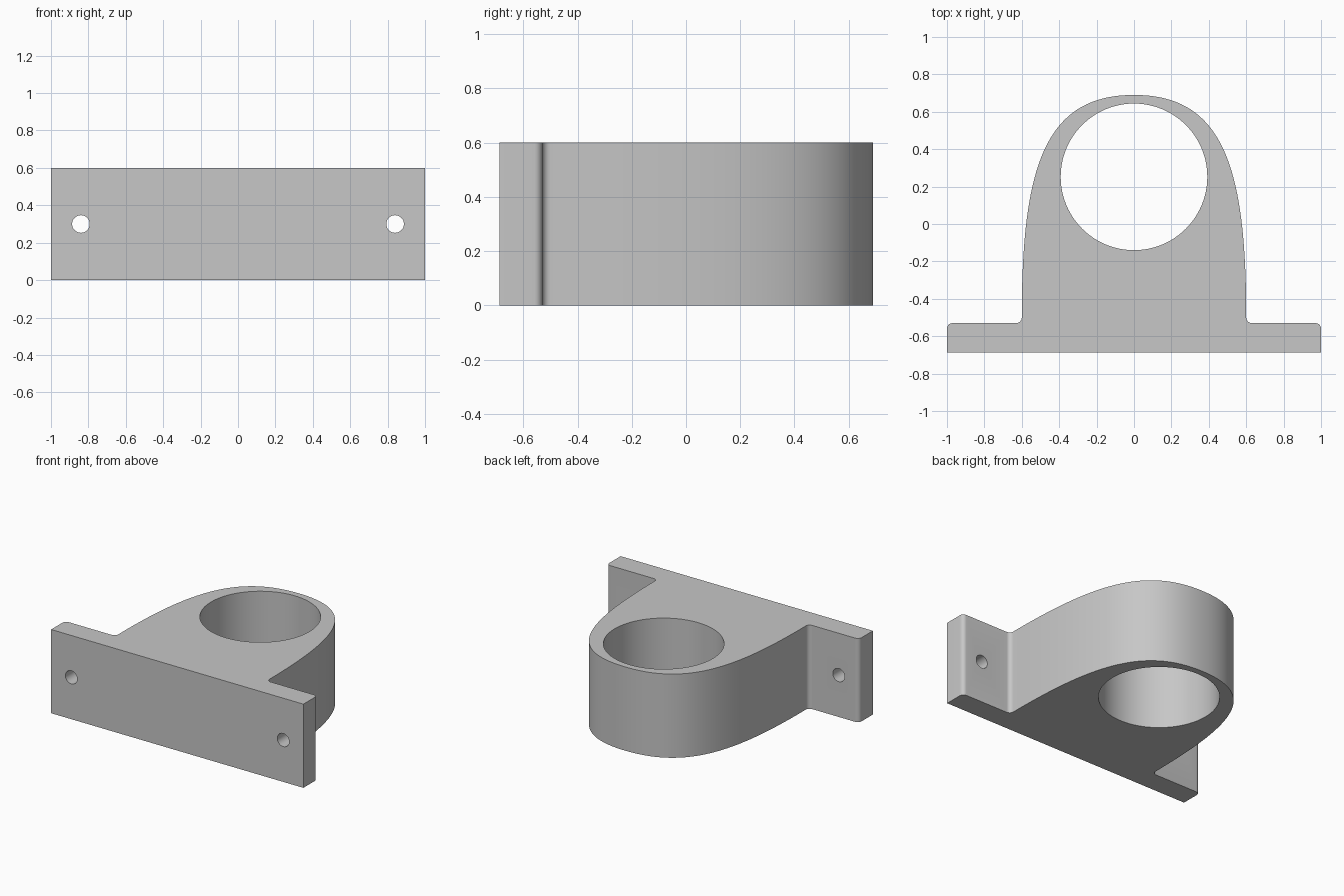
import bpy, bmesh
from math import sin, cos, pi, radians
from mathutils import Vector
from mathutils.geometry import interpolate_bezier

if "Cube" in bpy.data.objects:
    bpy.data.objects.remove(bpy.data.objects["Cube"])

HEIGHT = 0.6
FRONT, EAR_BACK, CROWN = -0.688, -0.53, 0.69
BODY_X, FILLET = 0.6, 0.03

grey = bpy.data.materials.new("plain grey")
grey.use_nodes = True
colour = (0.57, 0.57, 0.57, 1)
grey.diffuse_color = colour
grey.node_tree.nodes["Principled BSDF"].inputs["Base Color"].default_value = colour


def arc(cx, cy, start, end, steps=8):
    angles = [radians(start + (end - start) * i / steps) for i in range(steps + 1)]
    return [(cx + FILLET * cos(a), cy + FILLET * sin(a)) for a in angles]


# Half outline: base corner, rounded ear, inner fillet, arched side
half = [(1, FRONT)]
half += arc(1 - FILLET, EAR_BACK - FILLET, 0, 90)
half += arc(BODY_X + FILLET, EAR_BACK + FILLET, 270, 180)
arch = interpolate_bezier(Vector((BODY_X, EAR_BACK + FILLET)), Vector((BODY_X, 0.3)),
                          Vector((0.48, CROWN)), Vector((0, CROWN)), 40)
half += [(p.x, p.y) for p in arch[1:]]
outline = half + [(-x, y) for x, y in reversed(half[:-1])]

# Bracket body: extruded outline
bm = bmesh.new()
base = bm.faces.new([bm.verts.new((x, y, 0)) for x, y in outline])
top = bmesh.ops.extrude_face_region(bm, geom=[base])["geom"]
bmesh.ops.translate(bm, vec=(0, 0, HEIGHT),
                    verts=[v for v in top if isinstance(v, bmesh.types.BMVert)])
bmesh.ops.recalc_face_normals(bm, faces=bm.faces)
mesh = bpy.data.meshes.new("bracket")
bm.to_mesh(mesh)
bm.free()
bracket = bpy.data.objects.new("bracket", mesh)
bpy.context.collection.objects.link(bracket)
mesh.materials.append(grey)


def drill(radius, depth, location, rotation=(0, 0, 0), sides=48):
    bpy.ops.mesh.primitive_cylinder_add(vertices=sides, radius=radius, depth=depth,
                                        location=location, rotation=rotation)
    cutter = bpy.context.object
    cutter.name = "hole_cutter"
    cutter.hide_render = True
    cutter.data.materials.append(grey)
    cut = bracket.modifiers.new("hole", "BOOLEAN")
    cut.operation, cut.solver, cut.object = "DIFFERENCE", "EXACT", cutter
    bpy.ops.object.select_all(action="DESELECT")
    bpy.context.view_layer.objects.active = bracket
    bracket.select_set(True)
    bpy.ops.object.modifier_apply(modifier=cut.name)
    bpy.data.objects.remove(cutter)


# Main bore and the two screw holes through the ears
drill(0.392, 1, (0, 0.252, HEIGHT / 2), sides=96)
for side in (-1, 1):
    drill(0.047, 0.4, (side * 0.84, -0.6, HEIGHT / 2), (pi / 2, 0, 0))

bpy.ops.object.shade_smooth_by_angle(angle=radians(30))
